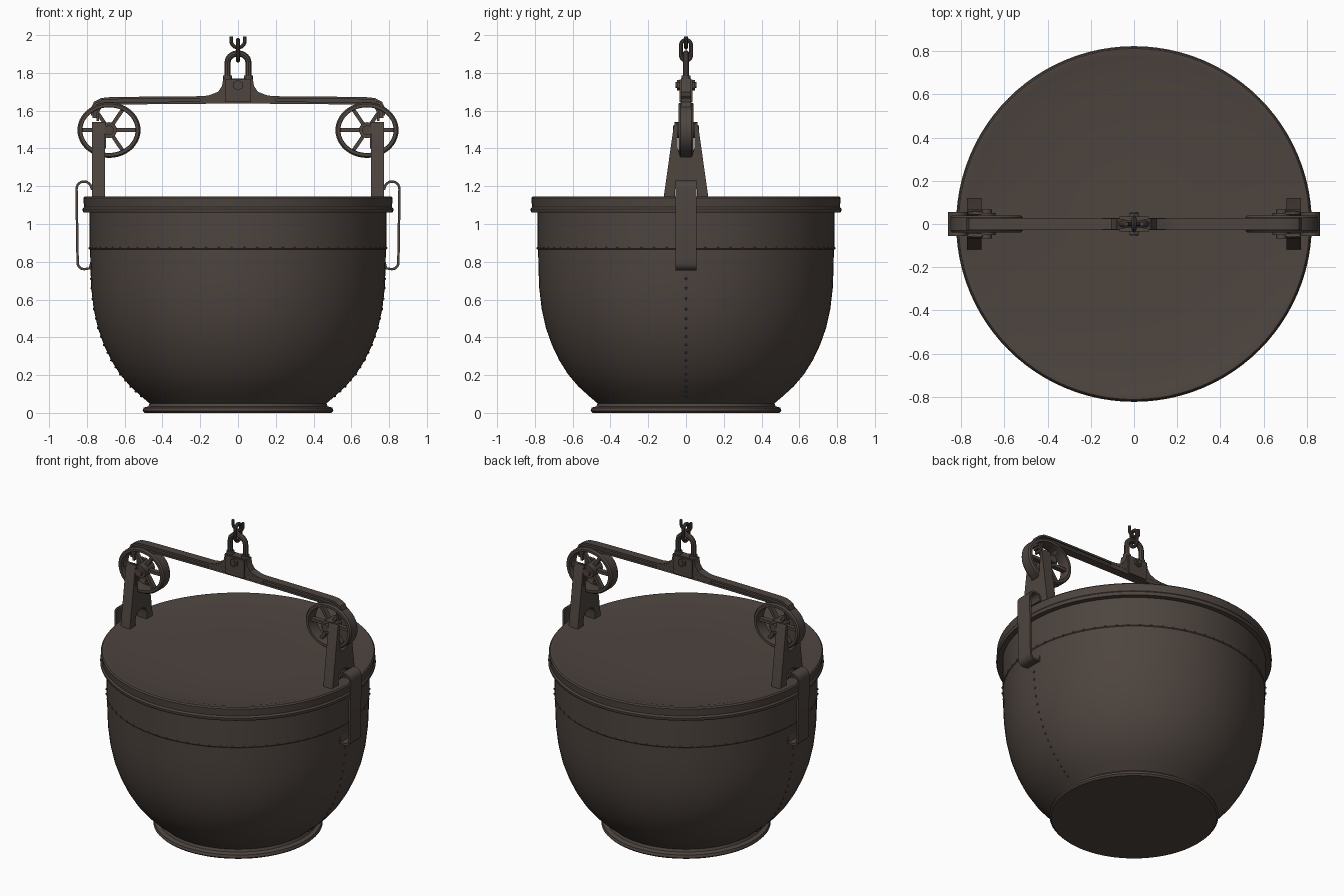
import bpy, bmesh, math
from math import pi, cos, sin
from mathutils import Matrix, Vector

if "Cube" in bpy.data.objects:
    bpy.data.objects.remove(bpy.data.objects["Cube"])

iron = bpy.data.materials.new("dark brown iron")
iron.diffuse_color = (0.075, 0.058, 0.049, 1)
iron.use_nodes = True
iron.node_tree.nodes["Principled BSDF"].inputs["Base Color"].default_value = iron.diffuse_color


def finish(name, bm, angle=0.6):
    """Fix normals, smooth by angle and link the object."""
    bmesh.ops.recalc_face_normals(bm, faces=bm.faces)
    for f in bm.faces:
        f.smooth = True
    for e in bm.edges:
        e.smooth = e.calc_face_angle(0) < angle
    me = bpy.data.meshes.new(name)
    bm.to_mesh(me)
    bm.free()
    me.materials.append(iron)
    ob = bpy.data.objects.new(name, me)
    bpy.context.collection.objects.link(ob)
    return ob


def skin(bm, rings, closed=False):
    """Bridge successive vertex rings; cap the ends when open."""
    vs = [[bm.verts.new(p) for p in r] for r in rings]
    n, m = len(vs), len(vs[0])
    for i in range(n if closed else n - 1):
        a, b = vs[i], vs[(i + 1) % n]
        for j in range(m):
            k = (j + 1) % m
            bm.faces.new((a[j], a[k], b[k], b[j]))
    if not closed:
        bm.faces.new(vs[0])
        bm.faces.new(vs[-1])


def lathe(name, profile, seg=96):
    bm = bmesh.new()
    skin(bm, [[(r * cos(2 * pi * j / seg), r * sin(2 * pi * j / seg), z)
               for j in range(seg)] for r, z in profile])
    return finish(name, bm)


def strap(bm, path, thick, half):
    """Flat bar following an x-z path, spanning y = -half..half."""
    rings = []
    for i, (x, z) in enumerate(path):
        a, b = path[max(i - 1, 0)], path[min(i + 1, len(path) - 1)]
        t = Vector((b[0] - a[0], b[1] - a[1])).normalized() * thick / 2
        rings.append([(x - t.y, -half, z + t.x), (x - t.y, half, z + t.x),
                      (x + t.y, half, z - t.x), (x + t.y, -half, z - t.x)])
    skin(bm, rings)


def tube(bm, path, r, closed=False, seg=10):
    """Round bar along 3D points lying in the x-z or y-z plane."""
    pts = [Vector(p) for p in path]
    n = len(pts)
    side = Vector((1, 0, 0)) if all(abs(p.x) < 1e-6 for p in pts) else Vector((0, 1, 0))
    rings = []
    for i, p in enumerate(pts):
        a = pts[(i - 1) % n] if closed or i else p
        b = pts[(i + 1) % n] if closed or i < n - 1 else p
        up = (b - a).normalized().cross(side)
        rings.append([p + r * (side * cos(2 * pi * k / seg) + up * sin(2 * pi * k / seg))
                      for k in range(seg)])
    skin(bm, rings, closed)


def cyl(bm, c, r, depth, axis='Y', seg=24):
    rot = Matrix.Rotation(pi / 2, 4, 'X') if axis == 'Y' else Matrix()
    bmesh.ops.create_cone(bm, cap_ends=True, segments=seg, radius1=r, radius2=r,
                          depth=depth, matrix=Matrix.Translation(c) @ rot)


def prism(bm, pts, half, axis='Y', offset=0.0):
    """Extrude a 2D outline along y (x-z outline) or x (y-z outline)."""
    def p3(p, d):
        return (p[0], d, p[1]) if axis == 'Y' else (d, p[0], p[1])
    skin(bm, [[p3(p, offset + s * half) for p in pts] for s in (-1, 1)])


def arc(cx, cz, rx, rz, a0, a1, n):
    return [(cx + rx * cos(math.radians(a0 + (a1 - a0) * i / n)),
             cz + rz * sin(math.radians(a0 + (a1 - a0) * i / n))) for i in range(n + 1)]


# Bucket body with foot flange
body = [(0.495, 0), (0.505, 0.01), (0.50, 0.027), (0.475, 0.035), (0.468, 0.05),
        (0.515, 0.09), (0.57, 0.14), (0.625, 0.205), (0.672, 0.28), (0.71, 0.36),
        (0.742, 0.45), (0.764, 0.55), (0.777, 0.66), (0.781, 0.76), (0.783, 0.865),
        (0.787, 0.87), (0.787, 1.08)]
lathe("bucket_body", body)

# Lid with rolled rim and shallow dished top
lathe("lid", [(0.78, 1.06), (0.818, 1.06), (0.823, 1.07), (0.823, 1.08), (0.815, 1.09),
              (0.819, 1.137), (0.812, 1.145), (0.785, 1.145), (0.765, 1.139),
              (0.66, 1.139), (0.64, 1.136), (0.3, 1.136)])

# Rivets: one ring and two vertical seams
bm = bmesh.new()


def rivet(r, a, z):
    bmesh.ops.create_icosphere(bm, subdivisions=1, radius=0.008,
                               matrix=Matrix.Translation((r * cos(a), r * sin(a), z)))


for i in range(72):
    rivet(0.785, 2 * pi * (i + 0.5) / 72, 0.872)
for (r0, z0), (r1, z1) in zip(body[5:13], body[6:14]):
    for t in (0, 0.5):
        for a in (0, pi):
            rivet(r0 + (r1 - r0) * t - 0.002, a, z0 + (z1 - z0) * t)
finish("rivets", bm)

# Parts repeated on both sides
for s, side in ((-1, "left"), (1, "right")):
    # Forked upright with an arch at its foot
    bm = bmesh.new()
    half = [(0.058, 1.13), (0.12, 1.13), (0.113, 1.18), (0.066, 1.51), (0.058, 1.54),
            (0.048, 1.535), (0.044, 1.40), (0.03, 1.355)]
    foot = arc(0, 1.18, 0.058, 0.05, 180, 0, 10)
    prism(bm, foot + half + [(-y, z) for y, z in reversed(half)], 0.034, 'X', s * 0.739)
    # Axle plates joining the fork to the hub
    for y in (-0.052, 0.052):
        prism(bm, [(s * x, z) for x, z in
                   [(0.77, 1.40), (0.77, 1.525), (0.74, 1.54), (0.70, 1.535), (0.70, 1.40)]],
              0.008, 'Y', y)
    finish(side + "_upright", bm)

    # Spoked wheel
    bm = bmesh.new()
    cx, cz = s * 0.683, 1.497
    rings = []
    for i in range(48):
        a = 2 * pi * i / 48
        rings.append([(cx + (0.167 - d) * cos(a), y, cz + (0.147 - d) * sin(a)) for d, y in
                      ((0, -0.03), (0, 0.03), (0.008, 0.04), (0.024, 0.04),
                       (0.026, 0.03), (0.026, -0.03), (0.024, -0.04), (0.008, -0.04))])
    skin(bm, rings, True)
    for i in range(6):
        a = pi * i / 3
        strap(bm, [(cx + 0.02 * cos(a), cz + 0.02 * sin(a)),
                   (cx + 0.148 * cos(a), cz + 0.128 * sin(a))], 0.02, 0.015)
    cyl(bm, (cx, 0, cz), 0.042, 0.1)
    cyl(bm, (cx, 0, cz), 0.025, 0.135)
    finish(side + "_wheel", bm)

    # Strap handle
    bm = bmesh.new()
    path = ([(0.765, 1.185), (0.775, 1.185)] + arc(0.815, 1.185, 0.04, 0.04, 170, 90, 4)
            + arc(0.815, 1.185, 0.04, 0.04, 70, 0, 4)
            + arc(0.815, 0.795, 0.034, 0.034, 0, -90, 5) + [(0.785, 0.765), (0.775, 0.80)])
    strap(bm, [(s * x, z) for x, z in path], 0.013, 0.056)
    finish(side + "_handle", bm)

# Lifting beam: web between upper and lower flanges, ends bent over the wheels
halfpath = [(0.12, 1.657), (0.4, 1.655), (0.66, 1.652), (0.71, 1.647), (0.745, 1.628),
            (0.757, 1.60), (0.757, 1.56)]
path = [(-x, z) for x, z in reversed(halfpath)] + halfpath
bm = bmesh.new()
strap(bm, path, 0.026, 0.018)
for d in (-0.014, 0.014):
    strap(bm, [(x * (1 + d / 0.757), z + d) for x, z in path], 0.012, 0.027)
finish("lifting_beam", bm)

# Centre mount flaring into the beam, with bolt
bm = bmesh.new()
flare = [(0.20, 1.64), (0.20, 1.674), (0.15, 1.682), (0.105, 1.70), (0.085, 1.73), (0.078, 1.77)]
prism(bm, flare + [(-x, z) for x, z in reversed(flare)], 0.026)
prism(bm, [(-0.068, 1.645), (0.068, 1.645), (0.068, 1.765), (-0.068, 1.765)], 0.035)
cyl(bm, (0, 0, 1.735), 0.028, 0.095, seg=6)
cyl(bm, (0, 0, 1.735), 0.016, 0.11, seg=12)
finish("centre_mount", bm)

# Shackle and its feet
bm = bmesh.new()
u = [(0.055, 1.75)] + arc(0, 1.855, 0.055, 0.048, 0, 180, 14) + [(-0.055, 1.75)]
tube(bm, [(x, 0, z) for x, z in u], 0.017)
for x in (-0.055, 0.055):
    cyl(bm, (x, 0, 1.772), 0.024, 0.03, 'Z', 16)
finish("shackle", bm)

# Chain: one whole link and the cut link above it
bm = bmesh.new()
link = arc(0, 1.948, 0.027, 0.027, 0, 180, 8) + arc(0, 1.892, 0.027, 0.027, 180, 360, 8)
tube(bm, [(0, y, z) for y, z in link], 0.011, True)
finish("chain_link", bm)
bm = bmesh.new()
hook = [(-0.036, 1.993)] + arc(0, 1.968, 0.036, 0.034, 180, 360, 12) + [(0.036, 1.993)]
tube(bm, [(x, 0, z) for x, z in hook], 0.010)
finish("cut_chain_link", bm)
